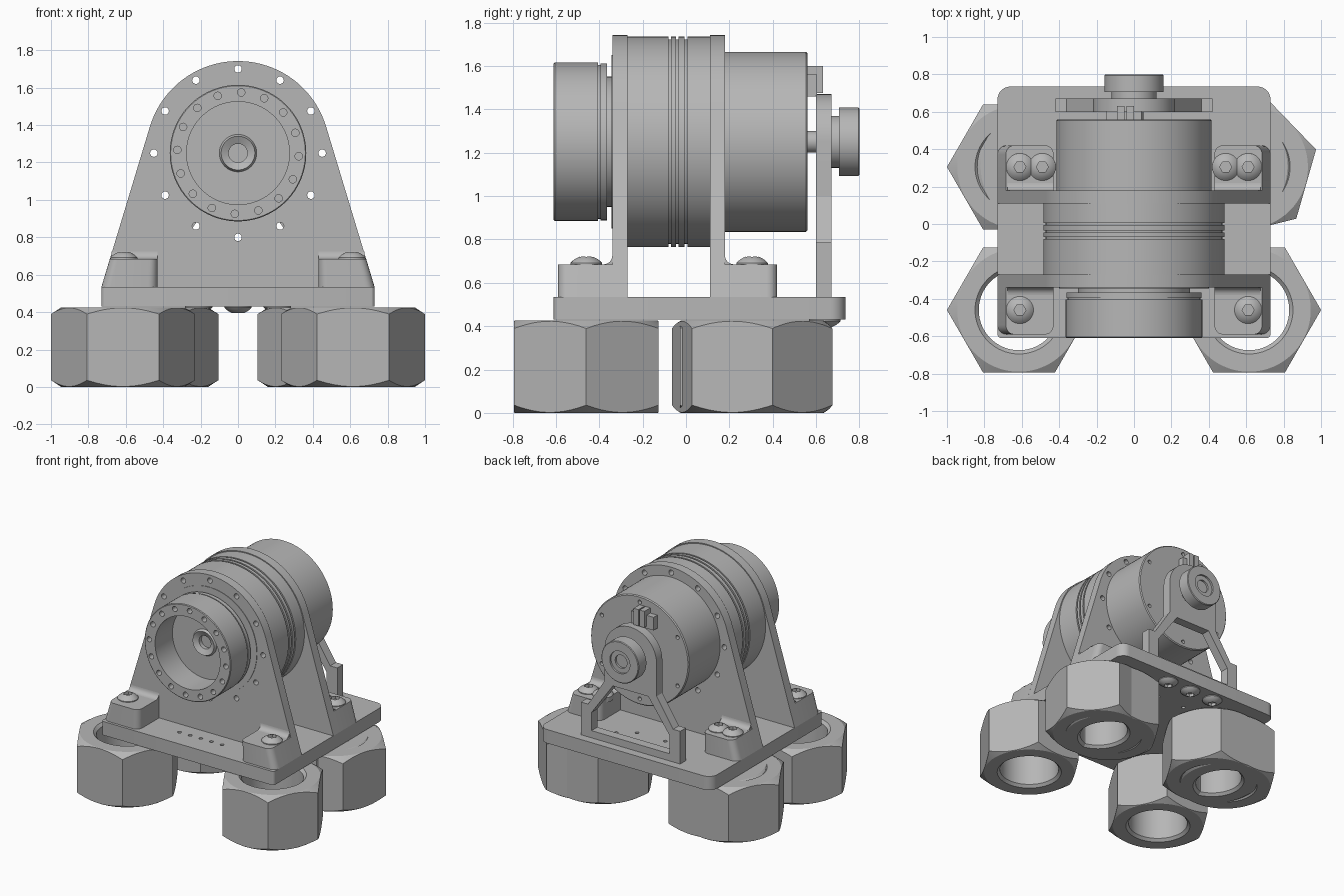
import bpy, bmesh, math
from mathutils import Vector, Matrix

if "Cube" in bpy.data.objects:
    bpy.data.objects.remove(bpy.data.objects["Cube"])

steel = bpy.data.materials.new("machined_grey")
steel.use_nodes = True
grey = (0.47, 0.47, 0.47, 1)
steel.diffuse_color = grey
steel.node_tree.nodes["Principled BSDF"].inputs["Base Color"].default_value = grey

AXIS_Z = 1.25   # height of the motor axis
parts = []


def finish(name, bm):
    bmesh.ops.remove_doubles(bm, verts=bm.verts, dist=1e-5)
    bmesh.ops.recalc_face_normals(bm, faces=bm.faces)
    mesh = bpy.data.meshes.new(name)
    bm.to_mesh(mesh)
    bm.free()
    mesh.materials.append(steel)
    ob = bpy.data.objects.new(name, mesh)
    bpy.context.collection.objects.link(ob)
    parts.append(ob)
    return ob


def lathe(name, profile, loc, axis="z", segs=64, ring=False):
    """Turn (radius, distance) points about an axis; ring closes the profile."""
    bm = bmesh.new()
    turn = Matrix.Rotation(-math.pi / 2, 3, "X") if axis == "y" else Matrix.Identity(3)
    rows = []
    for i in range(segs):
        a = math.tau * i / segs
        rows.append([bm.verts.new(turn @ Vector((r * math.cos(a), r * math.sin(a), d)) + Vector(loc))
                     for r, d in profile])
    n = len(profile)
    for i in range(segs):
        p, q = rows[i], rows[(i + 1) % segs]
        for k in range(n if ring else n - 1):
            m = (k + 1) % n
            bm.faces.new((p[k], q[k], q[m], p[m]))
    return finish(name, bm)


def prism(name, pts, axis, lo, hi):
    """Extrude an outline: axis y takes (x,z), z takes (x,y), x takes (y,z)."""
    place = {"x": lambda u, v, w: (w, u, v), "y": lambda u, v, w: (u, w, v),
             "z": lambda u, v, w: (u, v, w)}[axis]
    bm = bmesh.new()
    a = [bm.verts.new(place(u, v, lo)) for u, v in pts]
    b = [bm.verts.new(place(u, v, hi)) for u, v in pts]
    bm.faces.new(a)
    bm.faces.new(b)
    for i in range(len(pts)):
        j = (i + 1) % len(pts)
        bm.faces.new((a[i], a[j], b[j], b[i]))
    return finish(name, bm)


def box(name, x0, x1, y0, y1, z0, z1):
    return prism(name, [(x0, y0), (x1, y0), (x1, y1), (x0, y1)], "z", z0, z1)


def arc(cx, cy, r, a0, a1, n):
    return [(cx + r * math.cos(math.radians(a0 + (a1 - a0) * i / n)),
             cy + r * math.sin(math.radians(a0 + (a1 - a0) * i / n))) for i in range(n + 1)]


def boolean(ob, tool, op="DIFFERENCE", keep=False):
    mod = ob.modifiers.new("cut", "BOOLEAN")
    mod.operation, mod.object, mod.solver = op, tool, "EXACT"
    dg = bpy.context.evaluated_depsgraph_get()
    dg.update()
    mesh = bpy.data.meshes.new_from_object(ob.evaluated_get(dg))
    ob.modifiers.clear()
    ob.data = mesh
    if not keep:
        drop(tool)


def drop(tool):
    parts.remove(tool)
    bpy.data.objects.remove(tool)


def drills(spots, r, lo, hi, axis="y"):
    """One cutter made of many cylinders."""
    bm = bmesh.new()
    for u, v in spots:
        mid = (lo + hi) / 2
        if axis == "y":
            m = Matrix.Translation((u, mid, v)) @ Matrix.Rotation(math.pi / 2, 4, "X")
        else:
            m = Matrix.Translation((u, v, mid))
        bmesh.ops.create_cone(bm, cap_ends=True, segments=16, radius1=r, radius2=r,
                              depth=hi - lo, matrix=m)
    return finish("drill", bm)


def bolt_circle(r, n, start=0):
    return arc(0, AXIS_Z, r, start, start + 360, n)[:-1]


def nut(name, x, y, turn=0):
    ob = lathe(name, [(.235, 0), (.33, 0), (.41, .052), (.41, .373), (.33, .425), (.235, .425),
                      (.215, .405), (.215, .02)], (x, y, 0), ring=True)
    boolean(ob, prism("hexagon", arc(x, y, .385, turn, turn + 360, 6)[:-1], "z", -.1, .6), "INTERSECT")


def screw(name, x, y, z, up=1):
    dome = arc(0, -.055, .095, 40, 90, 6)
    ob = lathe(name, [(0, -.03), (.073, -.03)] + [(max(r, 0) if i < 6 else 0, d)
               for i, (r, d) in enumerate(dome)], (x, y, 0), segs=32)
    boolean(ob, prism("socket", arc(x, y, .032, 0, 360, 6)[:-1], "z", .012, .1))
    for v in ob.data.vertices:
        v.co.z = z + up * v.co.z
    if up < 0:
        ob.data.flip_normals()


# Four feet of big hex nuts, doubled up at the back
for side, s in (("left", 1), ("right", -1)):
    nut("front_nut_" + side, s * .615, -.46)
    nut("rear_inner_nut_" + side, s * .49, .305)
nut("rear_outer_nut_right", -.615, .305)
nut("rear_outer_nut_left", .6, .305, 14)

# Base plate with rounded corners and small holes
outline = (arc(.66, .665, .07, 0, 90, 8) + arc(-.66, .665, .07, 90, 180, 8)
           + arc(-.71, -.59, .02, 180, 270, 3) + arc(.71, -.59, .02, 270, 360, 3))
base = prism("base_plate", outline, "z", .43, .535)
small = [(i * .09, -.45) for i in range(-2, 3)] + [(s * x, y) for s in (1, -1)
                                                  for x, y in ((.24, .5), (.12, .42))]
boolean(base, drills(small, .014, .4, .6, "z"))

# Two upright brackets, their feet, fillets and screws
lean = math.radians(16.9)
upright = [(-.73, .535), (.73, .535)] + arc(0, AXIS_Z, .492, 16.9, 163.1, 40)
through = drills(bolt_circle(.45, 12), .02, -.5, .4)
for end, y0, y1, face, far in (("front", -.34, -.27, -.34, -.59), ("rear", .11, .18, .18, .42)):
    bracket = prism(end + "_bracket", upright, "y", y0, y1)
    boolean(bracket, through, keep=True)
    out = 1 if far > face else -1
    for side, s in (("left", 1), ("right", -1)):
        r = .05
        foot_pts = [(.43, face), (.73, face)] + [
            (x, far - out * (r - d)) for x, d in arc(.73 - r, 0, r, 0, 90, 6) + arc(.43 + r, 0, r, 90, 180, 6)]
        foot = prism(f"{end}_bracket_foot_{side}", [(s * x, y) for x, y in foot_pts], "z", .535, .685)
        for v in foot.data.vertices:
            if v.co.z > .6:   # outer side leans in with the bracket
                v.co.x -= s * .045 * (abs(v.co.x) - .43) / .3
        curve = [(face, .685)] + [(face + out * y, z) for y, z in arc(.04, .725, .04, 270, 180, 6)]
        prism(f"{end}_fillet_{side}", curve, "x", min(s * .43, s * .675), max(s * .43, s * .675))
        for k, x in enumerate((.61,) if end == "front" else (.61, .49)):
            screw(f"{end}_screw_{side}_{k + 1}", s * x, -.46 if end == "front" else .305, .685)

# Gearbox drum with three grooves
drum_profile = [(0, -.27), (.485, -.27)]
for y in (-.075, -.04, 0):
    drum_profile += [(.485, y - .006), (.472, y - .006), (.472, y + .006), (.485, y + .006)]
drum = lathe("gearbox_drum", drum_profile + [(.485, .11), (0, .11)], (0, 0, AXIS_Z), "y", 96)
boolean(drum, through)

# Hollow output flange with a hub and a bolt circle
flange = lathe("output_flange", [
    (0, -.37), (.05, -.37), (.05, -.40), (.09, -.42), (.1, -.40), (.275, -.40), (.275, -.61),
    (.36, -.61), (.365, -.605), (.365, -.405), (.355, -.405), (.355, -.395), (.362, -.395),
    (.362, -.365), (.3, -.365), (.3, -.34), (0, -.34)], (0, 0, AXIS_Z), "y", 96)
boolean(flange, drills(bolt_circle(.325, 16, -3), .02, -.65, -.56))
lathe("flange_seat", [(0, -.33), (0, -.344), (.4, -.344), (.4, -.33), (0, -.33)],
      (0, 0, AXIS_Z), "y", 96)

# Motor can behind the rear bracket
motor = lathe("motor_can", [(0, .17), (.415, .17), (.415, .553), (.408, .56), (0, .56)],
              (0, 0, AXIS_Z), "y", 96)
boolean(motor, drills(bolt_circle(.37, 6, 30), .015, .53, .6))
lathe("motor_shaft", [(0, .55), (.05, .55), (.05, .68), (0, .68)], (0, 0, AXIS_Z), "y", 32)

# Cable connector on the motor's back face
box("connector_base", -.15, .04, .555, .605, 1.46, 1.56)
for k, x in enumerate((-.09, -.04)):
    box(f"connector_plug_{k + 1}", x, x + .04, .555, .632, 1.475, 1.6)

# Arched encoder bracket with an open window
half = [(.42, .535), (.42, .785), (.36, .785), (.22, 1.0)]
arch = half + arc(0, AXIS_Z, .22, 0, 180, 24) + [(-x, z) for x, z in reversed(half)]
encoder = prism("encoder_bracket", arch, "y", .6, .67)
window = [(.33, .59), (.33, .73), (.15, .98)]
boolean(encoder, prism("window", window + [(-x, z) for x, z in reversed(window)], "y", .5, .8))

# Encoder knob with a stepped centre
lathe("encoder_knob", [(0, .66), (.12, .66), (.12, .705), (.158, .705), (.158, .795), (.153, .8),
                       (.085, .8), (.085, .785), (.05, .785), (.05, .77), (0, .77)],
      (0, 0, AXIS_Z), "y")

# Screws under the plate that hold the encoder bracket
for k, x in enumerate((-.21, 0, .21)):
    screw(f"under_screw_{k + 1}", x, .64, .43, -1)

# Smooth round surfaces while keeping the machined edges sharp
bpy.ops.object.select_all(action="DESELECT")
for ob in parts:
    ob.select_set(True)
bpy.context.view_layer.objects.active = parts[0]
bpy.ops.object.shade_smooth_by_angle(angle=math.radians(25))
